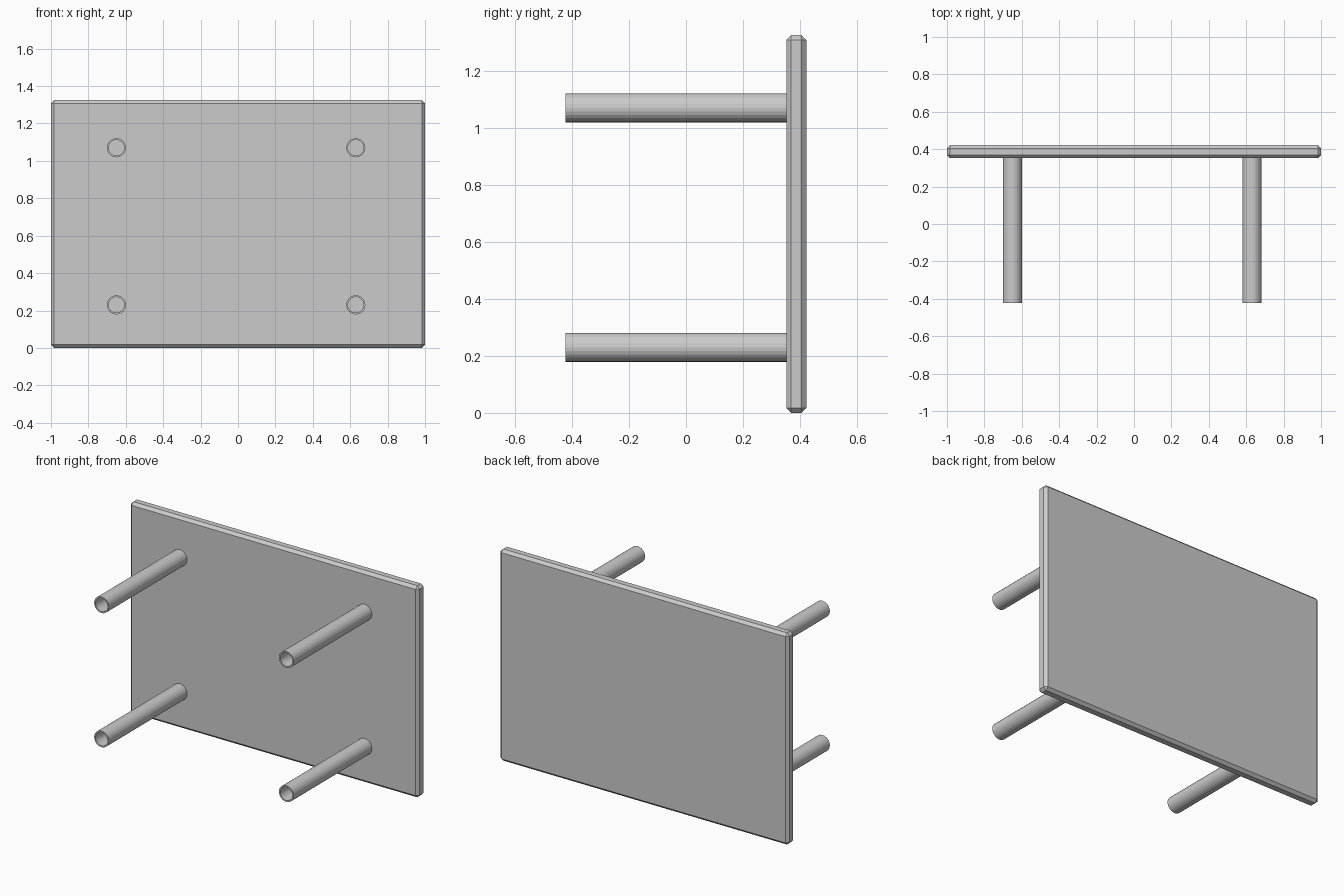
import bpy, bmesh
from math import pi
from mathutils import Matrix

if "Cube" in bpy.data.objects:
    bpy.data.objects.remove(bpy.data.objects["Cube"])


def make_object(name, bm):
    bmesh.ops.recalc_face_normals(bm, faces=bm.faces)
    mesh = bpy.data.meshes.new(name)
    bm.to_mesh(mesh)
    bm.free()
    obj = bpy.data.objects.new(name, mesh)
    bpy.context.collection.objects.link(obj)
    return obj


# Upright panel with chamfered edges
W, H, Y0, Y1 = 2.0, 1.325, 0.352, 0.422
bm = bmesh.new()
bmesh.ops.create_cube(bm, size=1, matrix=Matrix.Translation((0, (Y0 + Y1) / 2, H / 2))
                      @ Matrix.Diagonal((W, Y1 - Y0, H, 1)))
bmesh.ops.bevel(bm, geom=bm.edges[:], offset=0.017, segments=1,
                affect='EDGES', profile=0.5)
make_object("panel", bm)


# Hollow round leg: outer wall, open front rim, inner wall down to the panel
def tube(name, x, z, outer=0.051, inner=0.042, sides=24):
    bm = bmesh.new()
    rings = []
    for r, y in ((outer, Y0), (outer, -0.422), (inner, -0.422), (inner, Y0)):
        m = Matrix.Translation((x, y, z)) @ Matrix.Rotation(pi / 2, 4, 'X')
        rings.append(bmesh.ops.create_circle(bm, segments=sides, radius=r, matrix=m)["verts"])
    for k in range(4):
        a, b = rings[k], rings[(k + 1) % 4]
        for i in range(sides):
            j = (i + 1) % sides
            bm.faces.new((a[i], a[j], b[j], b[i]))
    make_object(name, bm)


for x, side in ((-0.65, "left"), (0.63, "right")):
    for z, level in ((0.23, "lower"), (1.07, "upper")):
        tube(f"{level}_{side}_leg", x, z)
